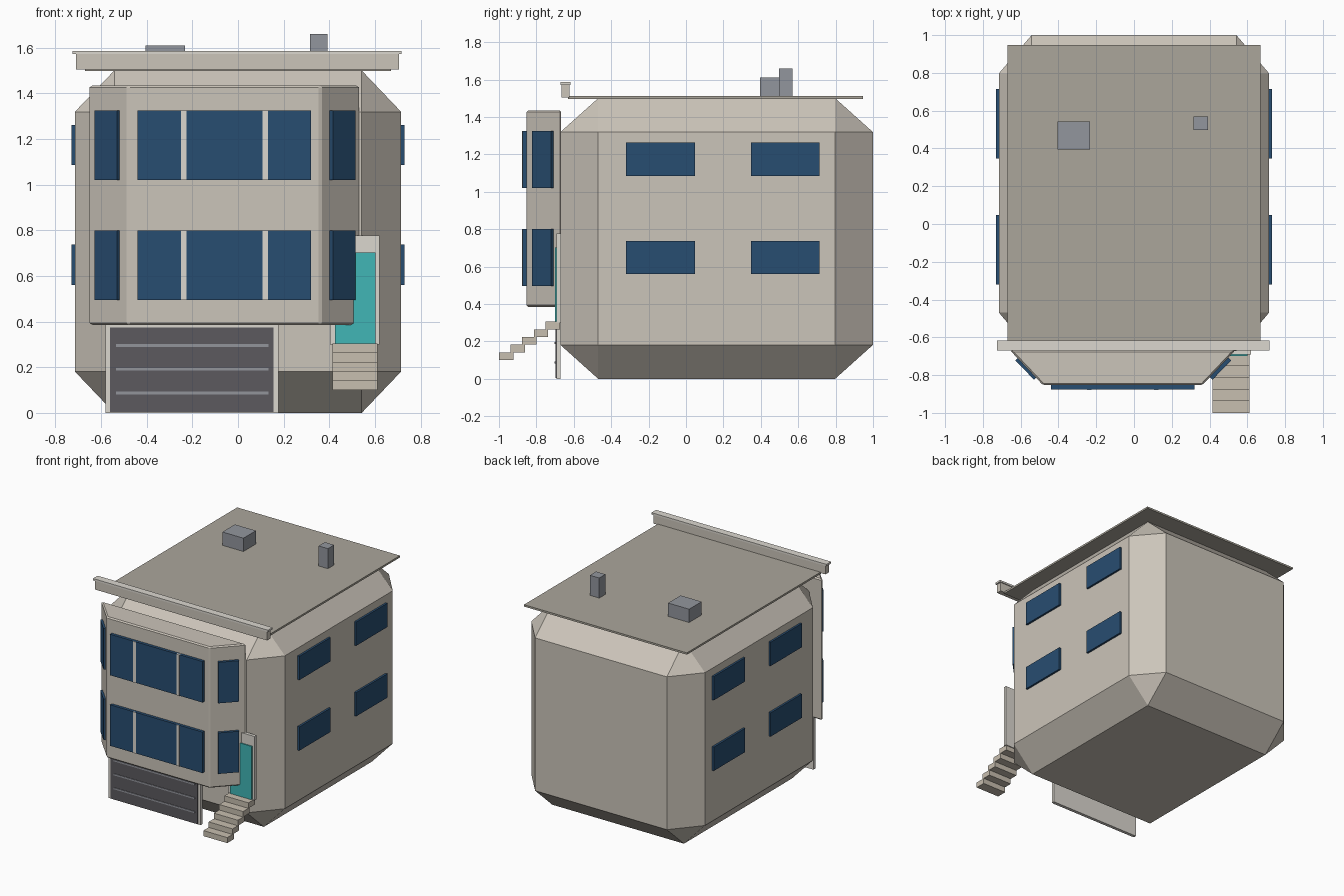
import bpy, bmesh, math
from mathutils import Matrix, Vector

if "Cube" in bpy.data.objects:
    bpy.data.objects.remove(bpy.data.objects["Cube"])


def material(name, rgb):
    # colours given as 0-255 screen values, stored as linear
    m = bpy.data.materials.new(name)
    m.diffuse_color = [(c / 255) ** 2.2 for c in rgb] + [1]
    m.use_nodes = True
    m.node_tree.nodes["Principled BSDF"].inputs["Base Color"].default_value = m.diffuse_color
    return m


WALL = material("wall", (202, 195, 184))
ROOF = material("roof", (170, 165, 154))
TRIM = material("trim", (218, 214, 206))
STEP = material("step_stone", (198, 189, 174))
GLASS = material("glass", (44, 78, 112))
GARAGE = material("garage_grey", (92, 90, 95))
SLAT = material("slat_grey", (145, 147, 154))
VENT = material("vent_grey", (145, 149, 156))
TEAL = material("teal", (67, 180, 180))


def finish(name, bm, mat):
    bmesh.ops.recalc_face_normals(bm, faces=bm.faces[:])
    me = bpy.data.meshes.new(name)
    bm.to_mesh(me)
    bm.free()
    ob = bpy.data.objects.new(name, me)
    bpy.context.collection.objects.link(ob)
    me.materials.append(mat)
    return ob


def box(name, x, y, z, mat, chamfer=0, turn=0):
    """Box from (min, max) ranges; chamfer is relative to half the size."""
    bm = bmesh.new()
    bmesh.ops.create_cube(bm, size=2)
    if chamfer:
        bmesh.ops.bevel(bm, geom=bm.edges[:], offset=chamfer, segments=1,
                        profile=0.5, affect='EDGES')
    half = [(b - a) / 2 for a, b in (x, y, z)]
    mid = Vector([(a + b) / 2 for a, b in (x, y, z)])
    bm.transform(Matrix.Translation(mid) @ Matrix.Rotation(turn, 4, 'Z')
                 @ Matrix.Diagonal((*half, 1)))
    return finish(name, bm, mat)


def prism(name, outline, z0, z1, mat, bevel):
    bm = bmesh.new()
    face = bm.faces.new([bm.verts.new((x, y, z0)) for x, y in outline])
    ext = bmesh.ops.extrude_face_region(bm, geom=[face])
    bmesh.ops.translate(bm, vec=(0, 0, z1 - z0),
                        verts=[v for v in ext["geom"] if isinstance(v, bmesh.types.BMVert)])
    bmesh.ops.recalc_face_normals(bm, faces=bm.faces[:])
    bmesh.ops.bevel(bm, geom=bm.edges[:], offset=bevel, segments=1,
                    profile=0.5, affect='EDGES')
    return finish(name, bm, mat)


# Main body with broad chamfers, roof slab
box("house_body", (-0.715, 0.715), (-0.672, 1.0), (0, 1.5), WALL, chamfer=0.242)
box("roof_slab", (-0.67, 0.67), (-0.63, 0.947), (1.497, 1.511), ROOF)

# Front cornice with cap
box("cornice", (-0.71, 0.706), (-0.665, -0.624), (1.505, 1.572), WALL)
box("cornice_cap", (-0.724, 0.717), (-0.671, -0.617), (1.572, 1.586), TRIM)

# Roof vents
box("roof_vent_box", (-0.405, -0.232), (0.395, 0.542), (1.505, 1.61), VENT)
box("roof_chimney", (0.315, 0.392), (0.497, 0.57), (1.505, 1.66), VENT)

# Projecting bay with angled sides
prism("bay", [(-0.657, -0.668), (-0.482, -0.853), (0.362, -0.853), (0.537, -0.668)],
      0.385, 1.435, WALL, 0.009)

# Bay windows on both storeys
for floor, z in (("lower", (0.495, 0.8)), ("upper", (1.02, 1.325))):
    box(f"bay_window_{floor}", (-0.44, 0.32), (-0.875, -0.845), z, GLASS)
    for i, x in enumerate((-0.238, 0.119)):
        box(f"bay_mullion_{floor}_{i}", (x - 0.012, x + 0.012), (-0.878, -0.85), z, TRIM)
    for side, x, turn in (("left", -0.57, -1), ("right", 0.456, 1)):
        box(f"bay_window_{floor}_{side}", (x - 0.071, x + 0.071), (-0.777, -0.753), z,
            GLASS, turn=turn * math.radians(46))

# Side windows
for side, s in (("left", -1), ("right", 1)):
    for i, y in enumerate(((-0.32, 0.047), (0.347, 0.714))):
        for j, z in enumerate(((0.56, 0.737), (1.085, 1.262))):
            box(f"side_window_{side}_{i}{j}", sorted((s * 0.70, s * 0.73)), y, z, GLASS)

# Garage
box("garage_frame", (-0.58, 0.177), (-0.692, -0.67), (0, 0.388), TRIM)
box("garage_door", (-0.56, 0.155), (-0.698, -0.685), (0.003, 0.375), GARAGE)
for i in range(3):
    z = 0.087 + 0.104 * i
    box(f"garage_slat_{i}", (-0.535, 0.133), (-0.702, -0.69), (z - 0.006, z + 0.006), SLAT)

# Entry door
box("entry_frame", (0.402, 0.62), (-0.692, -0.668), (0.3, 0.778), TRIM)
box("entry_door", (0.425, 0.602), (-0.7, -0.685), (0.302, 0.702), TEAL)

# Entry steps
for i in range(5):
    y, z = -1 + 0.062 * i, 0.1 + 0.041 * i
    box(f"entry_step_{i}", (0.415, 0.612), (y, y + 0.077), (z, z + 0.041), STEP)
